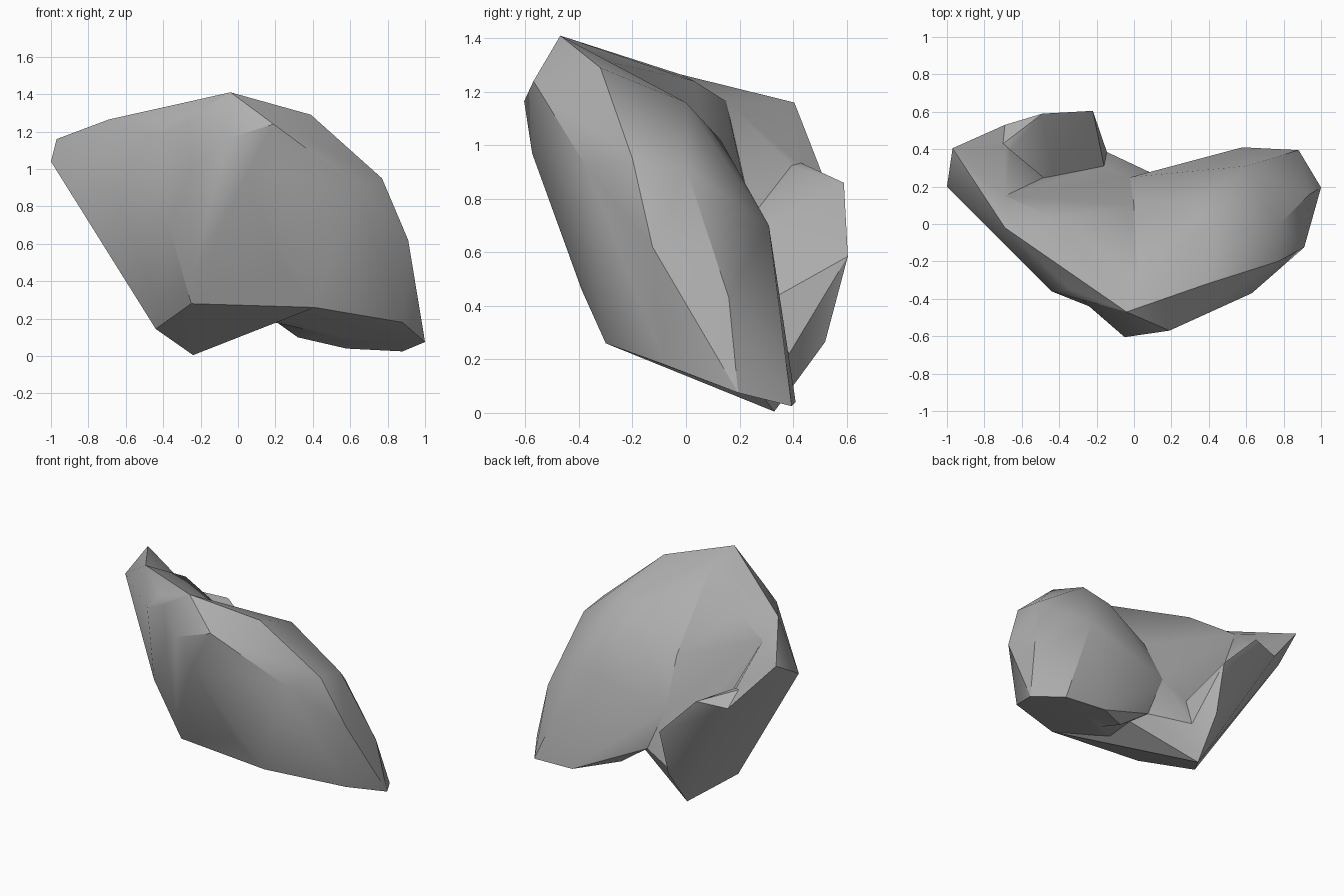
import bpy, bmesh, math

if "Cube" in bpy.data.objects:
    bpy.data.objects.remove(bpy.data.objects["Cube"])

grey = bpy.data.materials.new("stone_grey")
grey.diffuse_color = (0.43, 0.43, 0.43, 1)
grey.use_nodes = True
grey.node_tree.nodes["Principled BSDF"].inputs["Base Color"].default_value = grey.diffuse_color


def chunk(name, points):
    """Faceted stone block: the convex hull of its corner points."""
    bm = bmesh.new()
    for p in points:
        bm.verts.new(p)
    res = bmesh.ops.convex_hull(bm, input=bm.verts[:])
    spare = {g for g in res["geom_interior"] + res["geom_unused"]
             if isinstance(g, bmesh.types.BMVert) and g.is_valid}
    bmesh.ops.delete(bm, geom=list(spare), context='VERTS')
    bmesh.ops.recalc_face_normals(bm, faces=bm.faces[:])
    mesh = bpy.data.meshes.new(name)
    bm.to_mesh(mesh)
    bm.free()
    mesh.materials.append(grey)
    ob = bpy.data.objects.new(name, mesh)
    bpy.context.collection.objects.link(ob)
    return ob


# corners shared by neighbouring blocks
peak = (-0.04, -0.47, 1.41)
brow = (-0.05, -0.605, 1.165)
notch = (-0.34, -0.35, 1.28)
back_valley = [(0.02, -0.30, 1.315), (0.0, 0.10, 0.86), (-0.02, 0.25, 0.55)]
front_valley = [(-0.24, -0.44, 1.02), (-0.24, -0.33, 0.45), (-0.25, -0.26, 0.28)]
under_mid = (0.05, 0.11, 0.145)
arch = [(0.19, 0.185, 0.20), (0.11, 0.265, 0.25)]
heel = [(-0.44, 0.06, 0.145), (-0.24, 0.33, 0.005)]
heel_back = (-0.145, 0.385, 0.22)
tip, tip_back = (-1.0, 0.2, 1.04), (-0.97, 0.405, 1.16)
left_top = (-0.69, -0.02, 1.265)
rim = (-0.69, 0.15, 1.165)
pocket = (-0.16, 0.31, 0.42)
pocket_top = (-0.45, 0.22, 0.70)
flap_edge = [(-0.69, 0.53, 0.84), (-0.66, 0.395, 0.925)]
toe = (0.88, 0.395, 0.025)
back_knee = (0.60, 0.31, 0.70)
shoulder = [(0.63, -0.37, 0.915), (0.91, -0.125, 0.62), (0.41, 0.0, 1.16),
            (0.78, 0.0, 0.915), (0.94, 0.16, 0.43)]
foot_front = [(0.41, -0.30, 0.26), (0.88, -0.08, 0.18), (1.0, 0.195, 0.075)]

# broad rounded block on the right
right_block = chunk("right_block", [
    peak, brow, *back_valley, *front_valley, *shoulder, *foot_front, *arch,
    toe, back_knee, (0.31, 0.13, 1.02),
    (0.19, -0.57, 1.24), (0.39, -0.32, 1.29), (0.77, -0.20, 0.95),
    (0.05, -0.575, 0.97), (0.25, -0.39, 0.46)])

parts = [
    # lower right foot
    chunk("foot", [
        *shoulder, *foot_front, *arch, toe, back_knee, back_valley[2],
        (0.58, 0.41, 0.04), (0.32, 0.25, 0.10)]),
    # arched underside between the foot and the heel
    chunk("underside", [
        front_valley[2], under_mid, *arch, foot_front[0], *heel, heel_back,
        pocket, back_valley[2]]),
    # middle block with the left shoulder
    chunk("middle_block", [
        peak, *back_valley, *front_valley, *heel, tip, rim, pocket,
        notch, (-0.44, -0.36, 1.17), (-0.37, -0.385, 0.70),
        left_top, (-0.42, 0.03, 1.24)]),
    # pointed end of the left shoulder
    chunk("left_end", [tip, tip_back, left_top, rim, (-0.55, 0.0, 1.0)]),
    # brow joining both blocks under the peak
    chunk("brow", [peak, brow, notch, front_valley[0], (0.0, -0.2, 0.9)]),
    # upper and lower flap at the back left
    chunk("upper_flap", [
        tip, tip_back, rim, pocket_top, *flap_edge, heel[0]]),
    chunk("lower_flap", [
        tip, pocket, pocket_top, *flap_edge, *heel, heel_back,
        (-0.49, 0.59, 0.86), (-0.22, 0.605, 0.585), (-0.23, 0.52, 0.265)]),
]

# fuse the blocks into one stone
bpy.context.view_layer.objects.active = right_block
for part in parts:
    mod = right_block.modifiers.new("fuse", 'BOOLEAN')
    mod.operation = 'UNION'
    mod.solver = 'EXACT'
    mod.object = part
    bpy.ops.object.modifier_apply(modifier=mod.name)
    bpy.data.objects.remove(part)
right_block.name = "stone"

bpy.ops.object.select_all(action='DESELECT')
right_block.select_set(True)
bpy.ops.object.shade_smooth_by_angle(angle=math.radians(30))
